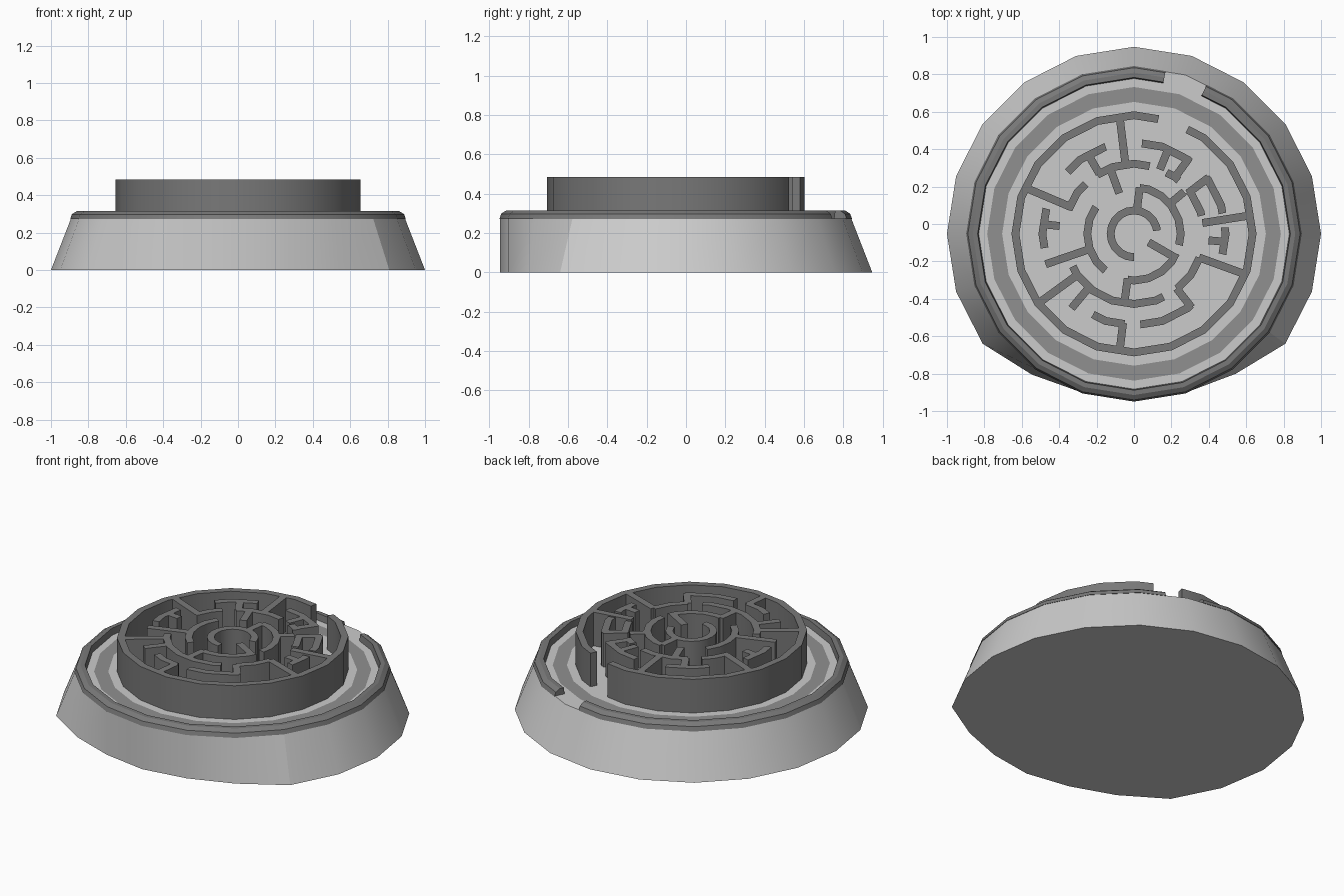
import bpy, bmesh, math
from mathutils import Vector

if "Cube" in bpy.data.objects:
    bpy.data.objects.remove(bpy.data.objects["Cube"])

CY = -0.0525          # centre of the round plan in y
STEP = 18             # degrees per facet (20 sides)
FLOOR, TOP = 0.27, 0.485
T = 0.042             # maze wall thickness


def grey(name, v):
    m = bpy.data.materials.new(name)
    m.diffuse_color = (v, v, v, 1)
    m.use_nodes = True
    m.node_tree.nodes["Principled BSDF"].inputs["Base Color"].default_value = m.diffuse_color
    return m


STONE = grey("light_stone", 0.53)
INLAY = grey("inlay_stone", 0.28)
DARK = grey("dark_stone", 0.19)


def pt(r, a, z):
    a = math.radians(a)
    return Vector((r * math.cos(a), CY + r * math.sin(a), z))


def finish(name, bm, mats):
    bmesh.ops.recalc_face_normals(bm, faces=bm.faces)
    me = bpy.data.meshes.new(name)
    bm.to_mesh(me)
    bm.free()
    for m in mats:
        me.materials.append(m)
    ob = bpy.data.objects.new(name, me)
    bpy.context.collection.objects.link(ob)
    bpy.ops.object.select_all(action='DESELECT')
    ob.select_set(True)
    bpy.context.view_layer.objects.active = ob
    bpy.ops.object.shade_smooth_by_angle(angle=math.radians(25))


def sweep(bm, profile, a0, a1):
    """Sweep a closed (r, z) profile round the centre, facets on the 18 degree grid."""
    angles = [a0]
    k = math.floor(a0 / STEP) + 1
    while k * STEP < a1 - 0.5:
        if k * STEP > a0 + 0.5:
            angles.append(k * STEP)
        k += 1
    angles.append(a1)

    def flat(r, a):   # keep cut ends on the polygon's straight sides
        off = (a % STEP) - STEP / 2
        return r * math.cos(math.radians(STEP / 2)) / math.cos(math.radians(off))

    rows = [[bm.verts.new(pt(flat(r, a), a, z)) for r, z in profile] for a in angles]
    n = len(profile)
    for p, q in zip(rows, rows[1:]):
        for i in range(n):
            bm.faces.new((p[i], p[(i + 1) % n], q[(i + 1) % n], q[i]))
    bm.faces.new(rows[0])
    bm.faces.new(rows[-1])


def arc(bm, r, a0, a1):
    h = T / 2
    sweep(bm, [(r - h, FLOOR), (r + h, FLOOR), (r + h, TOP), (r - h, TOP)], a0, a1)


def spoke(bm, a, r0, r1):
    d = pt(1, a, 0) - pt(0, a, 0)
    s = Vector((-d.y, d.x, 0)) * T / 2
    base = [pt(r0, a, FLOOR) + s, pt(r1, a, FLOOR) + s,
            pt(r1, a, FLOOR) - s, pt(r0, a, FLOOR) - s]
    lo = [bm.verts.new(p) for p in base]
    hi = [bm.verts.new(p + Vector((0, 0, TOP - FLOOR))) for p in base]
    bm.faces.new(lo)
    bm.faces.new(hi)
    for i in range(4):
        j = (i + 1) % 4
        bm.faces.new((lo[i], lo[j], hi[j], hi[i]))


# Tapered plinth with a dark ring inlaid in its top; the foot is cut back at the front
cut = {234: 0.93, 252: 0.893, 270: 0.893, 288: 0.893, 306: 0.925}
rings = [(1.0, 0), (0.893, 0.275), (0.785, 0.275), (0.705, 0.275)]
bm = bmesh.new()
rows = []
for i, (r, z) in enumerate(rings):
    rows.append([bm.verts.new(pt(cut.get(a, r) if i == 0 else r, a, z))
                 for a in range(0, 360, STEP)])
for k, (p, q) in enumerate(zip(rows, rows[1:])):
    for i in range(20):
        j = (i + 1) % 20
        f = bm.faces.new((p[i], p[j], q[j], q[i]))
        f.material_index = 1 if k == 2 else 0
bm.faces.new(rows[0])
bm.faces.new(rows[-1])
finish("plinth", bm, [STONE, INLAY])

# Raised bevelled rim, open at the entrance
bm = bmesh.new()
sweep(bm, [(0.897, 0.272), (0.888, 0.298), (0.862, 0.315), (0.836, 0.315), (0.83, 0.272)], 79, 424)
finish("rim", bm, [DARK])

# Outer maze wall, open at the entrance
bm = bmesh.new()
arc(bm, 0.634, 78, 423)
finish("outer_maze_wall", bm, [DARK])

# Round chamber in the middle
bm = bmesh.new()
arc(bm, 0.125, 8, 270)
finish("centre_wall", bm, [DARK])

# Curved inner walls: radius, start angle, end angle
ARCS = [
    (0.25, 145, 232), (0.25, 262, 335), (0.25, -14, 83),
    (0.375, 77, 122), (0.375, 134, 160), (0.375, 208, 295),
    (0.375, 308, 340), (0.375, 15, 38), (0.375, 50, 62),
    (0.49, 108, 137), (0.49, 164, 189), (0.49, 243, 264),
    (0.49, 274, 309), (0.49, 347, 364), (0.49, 13, 38), (0.49, 52, 85),
]
bm = bmesh.new()
for a in ARCS:
    arc(bm, *a)
finish("curved_inner_walls", bm, [DARK])

# Radial inner walls: angle, inner radius, outer radius
SPOKES = [
    (97, 0.37, 0.62), (110, 0.23, 0.38), (120, 0.37, 0.49), (157, 0.37, 0.62),
    (174, 0.40, 0.49), (199, 0.25, 0.50), (216, 0.37, 0.62), (230, 0.38, 0.52),
    (262, 0.24, 0.38), (263, 0.48, 0.62), (308, 0.37, 0.50), (330, 0.09, 0.25),
    (340, 0.37, 0.62), (355, 0.40, 0.49), (9, 0.37, 0.62), (37, 0.36, 0.50),
    (40, 0.24, 0.35), (54, 0.37, 0.50), (68, 0.37, 0.49), (83, 0.13, 0.25),
]
bm = bmesh.new()
for s in SPOKES:
    spoke(bm, *s)
finish("radial_inner_walls", bm, [DARK])
